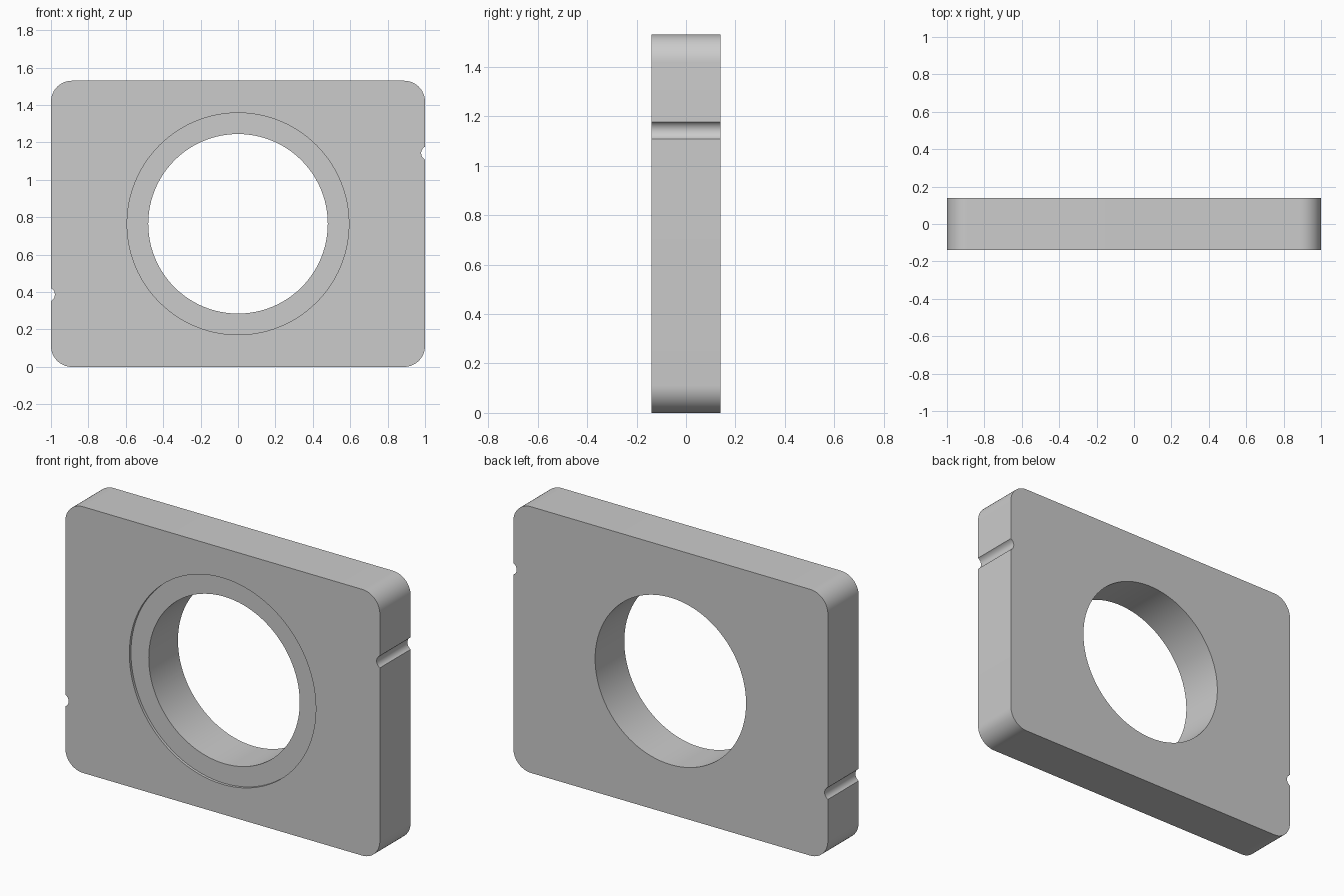
import bpy, bmesh
from math import sin, cos, pi, asin

if "Cube" in bpy.data.objects:
    bpy.data.objects.remove(bpy.data.objects["Cube"])

W, H, D = 1.0, 1.53, 0.14        # half width, height, half depth
R = 0.112                        # corner radius
MID = H / 2
NOTCH_R, NOTCH_HALF, NOTCH_X, NOTCH_Z = 0.0388, 0.0345, 1.018, 1.143


def arc(cx, cz, r, a0, a1, n):
    return [(cx + r * cos(a0 + (a1 - a0) * i / n),
             cz + r * sin(a0 + (a1 - a0) * i / n)) for i in range(n + 1)]


def prism(name, points, y0, y1):
    bm = bmesh.new()
    face = bm.faces.new([bm.verts.new((x, y0, z)) for x, z in points])
    ext = bmesh.ops.extrude_face_region(bm, geom=[face])
    moved = [v for v in ext["geom"] if isinstance(v, bmesh.types.BMVert)]
    bmesh.ops.translate(bm, verts=moved, vec=(0, y1 - y0, 0))
    bmesh.ops.recalc_face_normals(bm, faces=bm.faces)
    mesh = bpy.data.meshes.new(name)
    bm.to_mesh(mesh)
    bm.free()
    ob = bpy.data.objects.new(name, mesh)
    bpy.context.collection.objects.link(ob)
    return ob


# Half outline: lower right corner, edge notch, upper right corner
a = asin(NOTCH_HALF / NOTCH_R)
half = arc(W - R, R, R, -pi / 2, 0, 12)
half += [(W, NOTCH_Z - NOTCH_HALF)]
half += arc(NOTCH_X, NOTCH_Z, NOTCH_R, pi + a, pi - a, 12)[1:-1]
half += [(W, NOTCH_Z + NOTCH_HALF)]
half += arc(W - R, H - R, R, 0, pi / 2, 12)

# The other half is the same outline turned by 180 degrees
plate = prism("plate", half + [(-x, H - z) for x, z in half], -D, D)

# Through hole and shallow front recess
for name, r, y1 in (("hole_cutter", 0.48, D + 0.1),
                    ("recess_cutter", 0.593, -D + 0.015)):
    cutter = prism(name, arc(0, MID, r, 0, 2 * pi, 96)[:-1], -D - 0.1, y1)
    cutter.hide_render = True
    mod = plate.modifiers.new(name, "BOOLEAN")
    mod.operation = "DIFFERENCE"
    mod.solver = "EXACT"
    mod.object = cutter
    bpy.context.view_layer.objects.active = plate
    plate.select_set(True)
    bpy.ops.object.modifier_apply(modifier=mod.name)
    bpy.data.objects.remove(cutter)

bpy.ops.object.select_all(action="DESELECT")
plate.select_set(True)
bpy.context.view_layer.objects.active = plate
bpy.ops.object.shade_smooth_by_angle()
